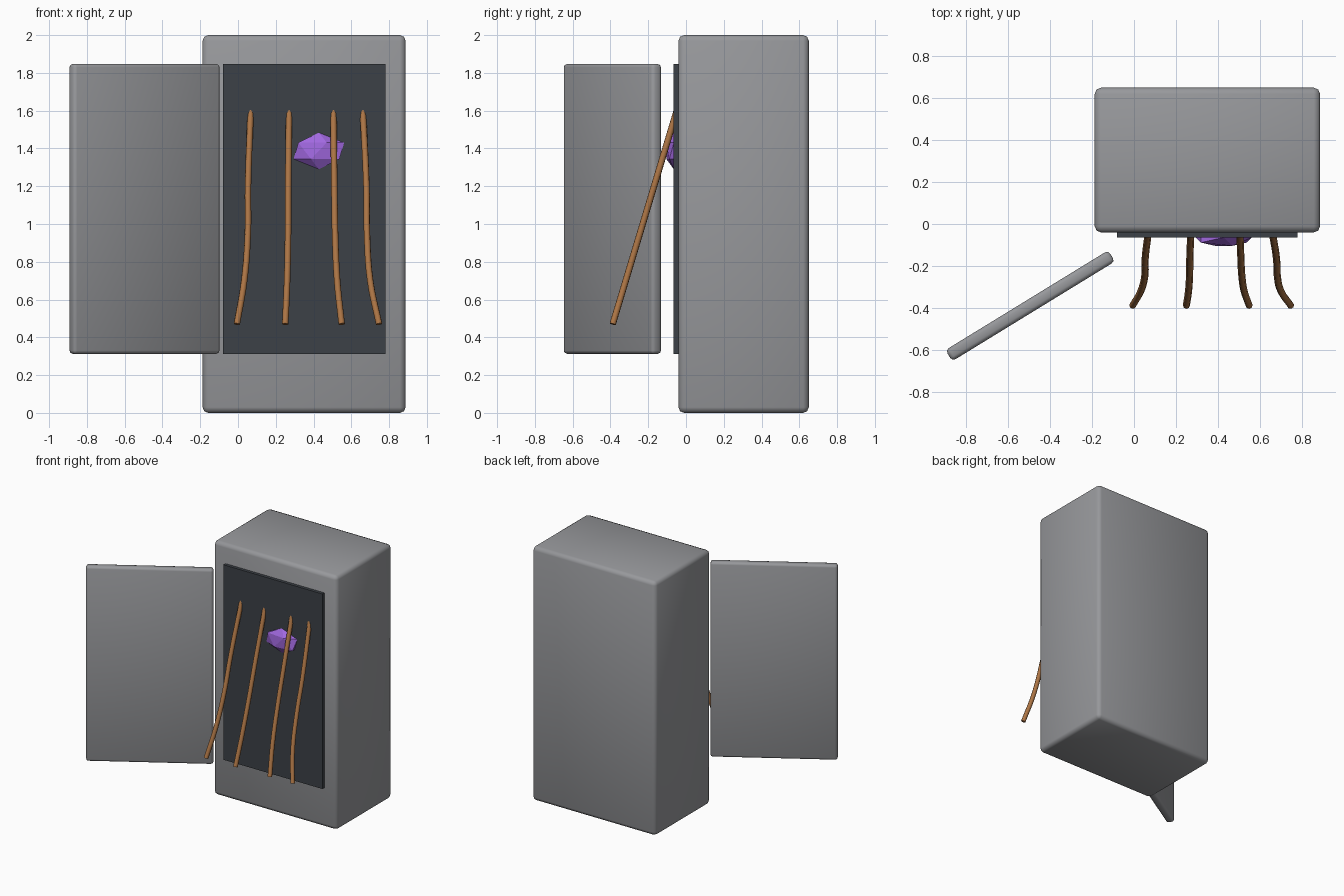
import bpy, math

if "Cube" in bpy.data.objects:
    bpy.data.objects.remove(bpy.data.objects["Cube"])


def material(name, r, g, b):
    m = bpy.data.materials.new(name)
    m.diffuse_color = (r, g, b, 1)
    m.use_nodes = True
    m.node_tree.nodes["Principled BSDF"].inputs["Base Color"].default_value = m.diffuse_color
    return m


GREY = material("grey_metal", 0.31, 0.315, 0.33)
DARK = material("dark_interior", 0.045, 0.053, 0.063)
WOOD = material("brown_wood", 0.42, 0.18, 0.06)
PURPLE = material("purple_crystal", 0.36, 0.14, 0.75)


def box(name, centre, size, mat, angle=0, bevel=0):
    bpy.ops.mesh.primitive_cube_add(size=1, location=centre)
    ob = bpy.context.object
    ob.name = name
    ob.scale = size
    bpy.ops.object.transform_apply(location=False, rotation=False, scale=True)
    ob.rotation_euler.z = angle
    ob.data.materials.append(mat)
    if bevel:
        mod = ob.modifiers.new("rounded_edges", 'BEVEL')
        mod.width = bevel
        mod.segments = 2
        bpy.ops.object.shade_smooth()
    return ob


# Cabinet body, dark opening and swung-out door
box("cabinet", (0.35, 0.305, 1.0), (1.075, 0.69, 2.0), GREY, bevel=0.03)
box("dark_opening", (0.35, -0.045, 1.08), (0.86, 0.04, 1.535), DARK)
box("door", (-0.495, -0.39, 1.08), (0.91, 0.062, 1.535), GREY,
    angle=math.radians(31.5), bevel=0.018)

# Faceted crystal set into the opening
bpy.ops.mesh.primitive_ico_sphere_add(subdivisions=1, radius=1, location=(0.428, -0.064, 1.387))
crystal = bpy.context.object
crystal.name = "crystal"
crystal.scale = (0.15, 0.047, 0.0975)
crystal.data.materials.append(PURPLE)

# Four bent rods leaning out of the opening: x at each height
HEIGHTS = (1.62, 1.2, 0.95, 0.7, 0.47)
RODS = (
    (0.068, 0.053, 0.052, 0.033, -0.006),
    (0.271, 0.266, 0.265, 0.26, 0.25),
    (0.505, 0.51, 0.514, 0.525, 0.549),
    (0.66, 0.68, 0.683, 0.70, 0.747),
)
for i, xs in enumerate(RODS):
    curve = bpy.data.curves.new("rod_%d" % (i + 1), 'CURVE')
    curve.dimensions = '3D'
    curve.bevel_depth = 0.017
    curve.bevel_resolution = 2
    curve.resolution_u = 5
    curve.use_fill_caps = True
    spline = curve.splines.new('BEZIER')
    spline.bezier_points.add(len(xs) - 1)
    for p, x, z in zip(spline.bezier_points, xs, HEIGHTS):
        p.co = (x, -0.388 + 0.3 * (z - 0.47), z)
        p.handle_left_type = p.handle_right_type = 'AUTO'
    curve.materials.append(WOOD)
    ob = bpy.data.objects.new("rod_%d" % (i + 1), curve)
    bpy.context.collection.objects.link(ob)
